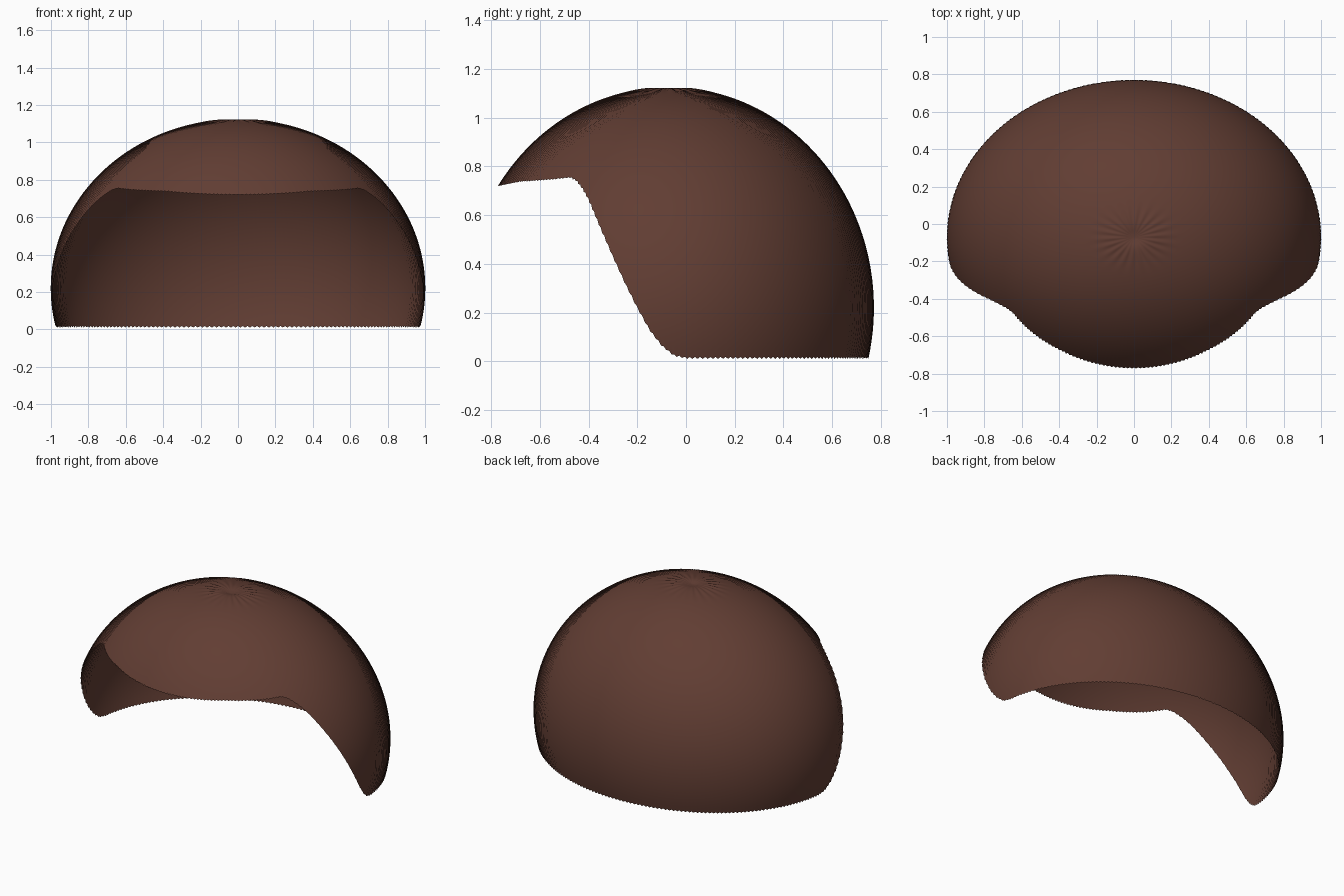
import bpy, bmesh, math

if "Cube" in bpy.data.objects:
    bpy.data.objects.remove(bpy.data.objects["Cube"])

SEGS, RINGS = 480, 44
CY, CZ = -0.07, 0.22             # centre of the dome
RX, RY, RZ = 1.0, 0.84, 0.905    # radii of the dome

# Hairline height along y: fringe, rounded corner, sweeping side, nape
HAIRLINE = [(-0.80, 0.718), (-0.765, 0.721), (-0.68, 0.738), (-0.56, 0.746),
            (-0.50, 0.752), (-0.475, 0.755), (-0.45, 0.742), (-0.425, 0.71),
            (-0.40, 0.665), (-0.35, 0.545), (-0.30, 0.43), (-0.25, 0.32),
            (-0.20, 0.22), (-0.15, 0.13), (-0.10, 0.065), (-0.05, 0.025),
            (0.0, 0.014), (0.80, 0.014)]


def hairline(y):
    for (y0, z0), (y1, z1) in zip(HAIRLINE, HAIRLINE[1:]):
        if y <= y1:
            return z0 + (z1 - z0) * (y - y0) / (y1 - y0)
    return HAIRLINE[-1][1]


def dome(theta, phi, scale=1.0):
    s = math.sin(theta) * scale
    return (RX * s * math.cos(phi), CY + RY * s * math.sin(phi),
            CZ + RZ * math.cos(theta) * scale)


def end_angle(phi):
    """Polar angle at which a strand meets the hairline."""
    step, theta, prev = 0.01, 0.4, 1.0
    while theta < 2.2:
        p = dome(theta, phi)
        gap = p[2] - hairline(p[1])
        if gap <= 0:
            return theta - step * -gap / (prev - gap)
        prev, theta = gap, theta + step
    return theta


# Hair shell: strands fan out from the crown with fine grooves
bm = bmesh.new()
crown = bm.verts.new((0, CY, CZ + RZ - 0.015))
strands = []
for i in range(SEGS):
    phi = 2 * math.pi * i / SEGS
    groove = 1 if i % 2 else -1
    end = end_angle(phi) + 0.004 * groove
    column = []
    for j in range(1, RINGS + 1):
        theta = end * j / RINGS
        ripple = 0.0015 * groove * min(1, theta / 0.6)
        # Shallow lobed folds around the crown
        ripple += 0.002 * math.sin(22 * phi) * math.exp(-((theta - 0.14) / 0.06) ** 2)
        x, y, z = dome(theta, phi, 1 + ripple)
        z -= 0.015 * math.exp(-(theta / 0.045) ** 2)
        column.append(bm.verts.new((x, y, z)))
    strands.append(column)
for i in range(SEGS):
    a, b = strands[i], strands[(i + 1) % SEGS]
    bm.faces.new((crown, a[0], b[0]))
    for j in range(RINGS - 1):
        bm.faces.new((a[j], a[j + 1], b[j + 1], b[j]))
for f in bm.faces:
    f.smooth = True
mesh = bpy.data.meshes.new("hair_shell")
bm.to_mesh(mesh)
bm.free()

brown = bpy.data.materials.new("dark_brown")
brown.diffuse_color = (0.12, 0.047, 0.033, 1)
brown.use_nodes = True
brown.node_tree.nodes["Principled BSDF"].inputs["Base Color"].default_value = brown.diffuse_color
mesh.materials.append(brown)
hair = bpy.data.objects.new("hair_shell", mesh)
bpy.context.collection.objects.link(hair)
